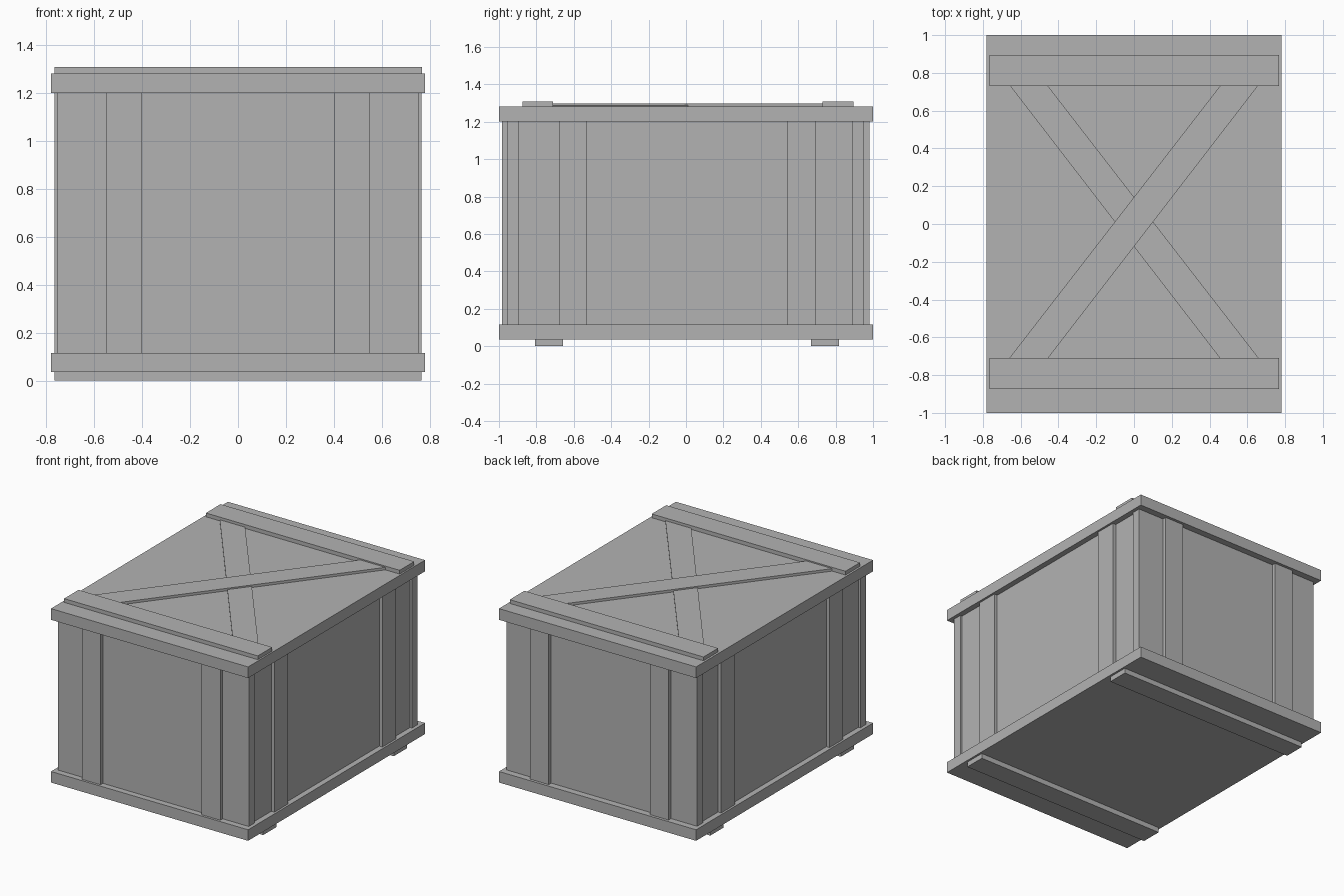
import bpy
import bmesh

if "Cube" in bpy.data.objects:
    bpy.data.objects.remove(bpy.data.objects["Cube"], do_unlink=True)

GREY = (0.45, 0.45, 0.45, 1.0)
grey = bpy.data.materials.new("plain_grey")
grey.use_nodes = True
grey.diffuse_color = GREY
grey.node_tree.nodes["Principled BSDF"].inputs["Base Color"].default_value = GREY


def prism(name, outline, z0, z1):
    """Extrude a flat outline of (x, y) points from z0 up to z1."""
    bm = bmesh.new()
    base = bm.faces.new([bm.verts.new((x, y, z0)) for x, y in outline])
    top = bmesh.ops.extrude_face_region(bm, geom=[base])["geom"]
    verts = [v for v in top if isinstance(v, bmesh.types.BMVert)]
    bmesh.ops.translate(bm, verts=verts, vec=(0, 0, z1 - z0))
    bmesh.ops.recalc_face_normals(bm, faces=bm.faces)
    mesh = bpy.data.meshes.new(name)
    bm.to_mesh(mesh)
    bm.free()
    mesh.materials.append(grey)
    obj = bpy.data.objects.new(name, mesh)
    bpy.context.collection.objects.link(obj)
    return obj


def box(name, x0, x1, y0, y1, z0, z1):
    return prism(name, [(x0, y0), (x1, y0), (x1, y1), (x0, y1)], z0, z1)


FLOOR, SILL, EAVE, LID = 0.036, 0.115, 1.20, 1.28

# Base and lid slabs
box("base_slab", -0.78, 0.78, -1, 1, FLOOR, SILL)
box("lid_slab", -0.78, 0.78, -1, 1, EAVE, LID)

# End panels, slightly wider than the recessed side walls
box("front_panel", -0.755, 0.755, -0.956, -0.892, SILL, EAVE)
box("back_panel", -0.755, 0.755, 0.888, 0.952, SILL, EAVE)

# Side walls and their upright slats
for side, s in (("left", 1), ("right", -1)):
    xs = sorted((s * 0.69, s * 0.74))
    box(side + "_wall", *xs, -0.892, 0.888, SILL, EAVE)
    xs = sorted((s * 0.74, s * 0.765))
    box(side + "_front_slat", *xs, -0.68, -0.53, SILL, EAVE)
    box(side + "_back_slat", *xs, 0.54, 0.695, SILL, EAVE)

    # Upright slats on the two ends
    xs = sorted((s * 0.40, s * 0.548))
    box("front_panel_slat_" + side, *xs, -0.983, -0.956, SILL, EAVE)
    box("back_panel_slat_" + side, *xs, 0.952, 0.98, SILL, EAVE)

# Cross battens on the lid and runners below the base
box("lid_front_batten", -0.765, 0.768, -0.873, -0.71, LID, 1.307)
box("lid_back_batten", -0.765, 0.768, 0.73, 0.895, LID, 1.307)
box("front_runner", -0.765, 0.765, -0.808, -0.658, 0, FLOOR)
box("back_runner", -0.765, 0.765, 0.668, 0.818, 0, FLOOR)

# Crossed braces between the lid battens, one thicker than the other
for name, s, top in (("upper_brace", 1, 1.298), ("lower_brace", -1, 1.288)):
    prism(name, [(-0.66 * s, -0.71), (-0.455 * s, -0.71),
                 (0.655 * s, 0.73), (0.455 * s, 0.73)], LID, top)
